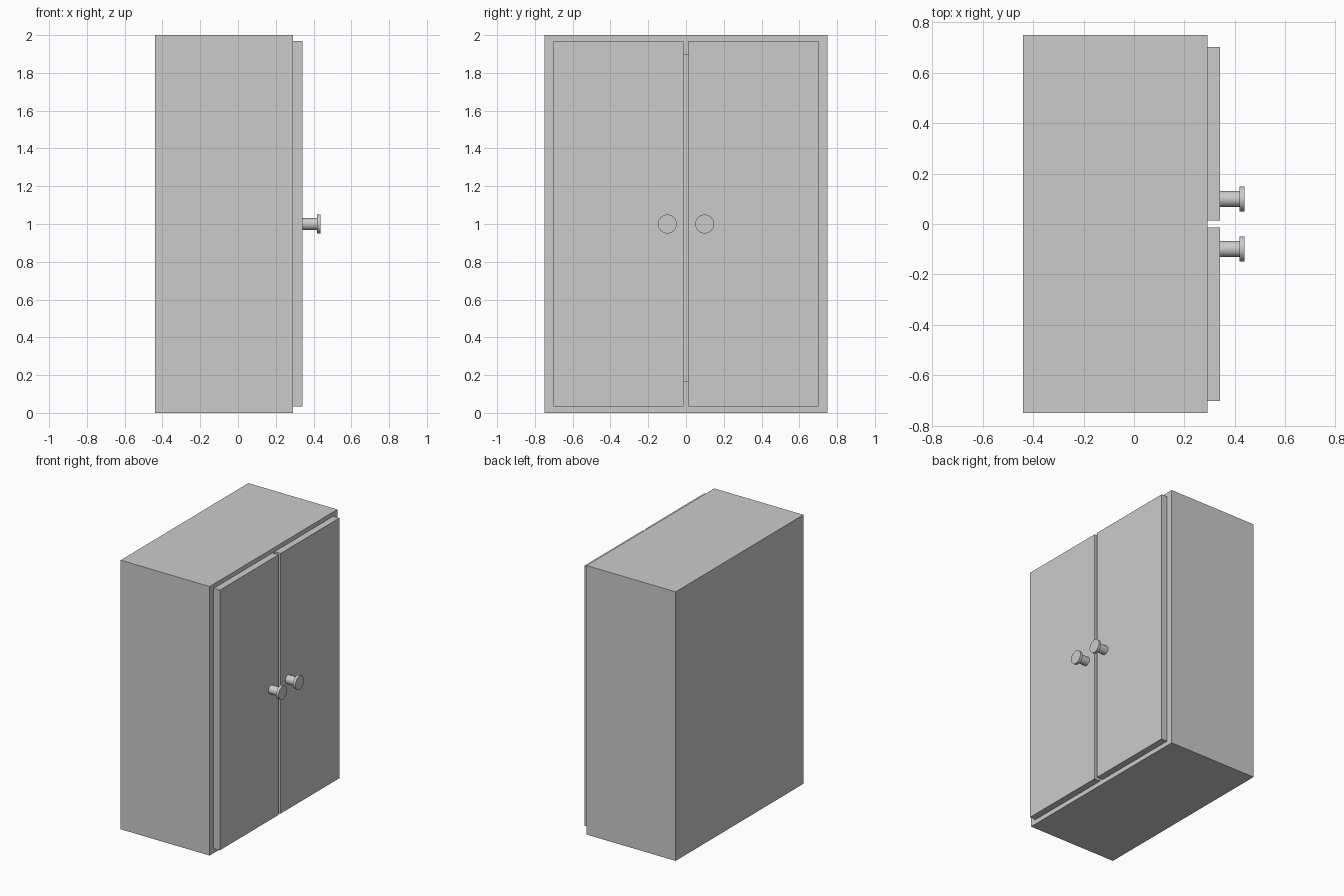
import bpy, bmesh, math
from mathutils import Matrix, Vector

if "Cube" in bpy.data.objects:
    bpy.data.objects.remove(bpy.data.objects["Cube"])


def finish(bm, name, smooth=False):
    bmesh.ops.recalc_face_normals(bm, faces=bm.faces)
    mesh = bpy.data.meshes.new(name)
    bm.to_mesh(mesh)
    bm.free()
    obj = bpy.data.objects.new(name, mesh)
    bpy.context.collection.objects.link(obj)
    if smooth:
        bpy.ops.object.select_all(action='DESELECT')
        obj.select_set(True)
        bpy.context.view_layer.objects.active = obj
        bpy.ops.object.shade_smooth_by_angle(angle=math.radians(40))
    return obj


def box_bmesh(lo, hi):
    lo, hi = Vector(lo), Vector(hi)
    bm = bmesh.new()
    bmesh.ops.create_cube(bm, size=1, matrix=Matrix.Translation((lo + hi) / 2)
                          @ Matrix.Diagonal((*(hi - lo), 1)))
    return bm


def add_cylinder(bm, radius, x0, x1, y, z, sides=32):
    place = Matrix.Translation(((x0 + x1) / 2, y, z)) @ Matrix.Rotation(math.pi / 2, 4, 'Y')
    bmesh.ops.create_cone(bm, cap_ends=True, segments=sides, radius1=radius,
                          radius2=radius, depth=x1 - x0, matrix=place)


# Carcass: a box whose door side (+x) opens into a hollow interior
FACE = 0.292
bm = box_bmesh((-0.44, -0.75, 0), (FACE, 0.75, 2))
front = max(bm.faces, key=lambda f: f.calc_center_median().x)
bmesh.ops.inset_individual(bm, faces=[front], thickness=0.1)
for v in front.verts:
    v.co.z = 0.17 if v.co.z < 1 else 1.895
inner = bmesh.ops.extrude_discrete_faces(bm, faces=[front])["faces"][0]
bmesh.ops.translate(bm, verts=inner.verts, vec=(-0.66, 0, 0))
finish(bm, "cabinet_body")

# Pair of overlay doors, each with a round knob near the centre gap
DOOR = 0.342
for side, label in ((-1, "left"), (1, "right")):
    y0, y1 = sorted((side * 0.013, side * 0.702))
    finish(box_bmesh((FACE, y0, 0.034), (DOOR, y1, 1.968)), label + "_door")

    bm = bmesh.new()
    add_cylinder(bm, 0.032, DOOR, 0.418, side * 0.099, 1.0)
    add_cylinder(bm, 0.05, 0.418, 0.438, side * 0.099, 1.0)
    finish(bm, label + "_knob", smooth=True)
